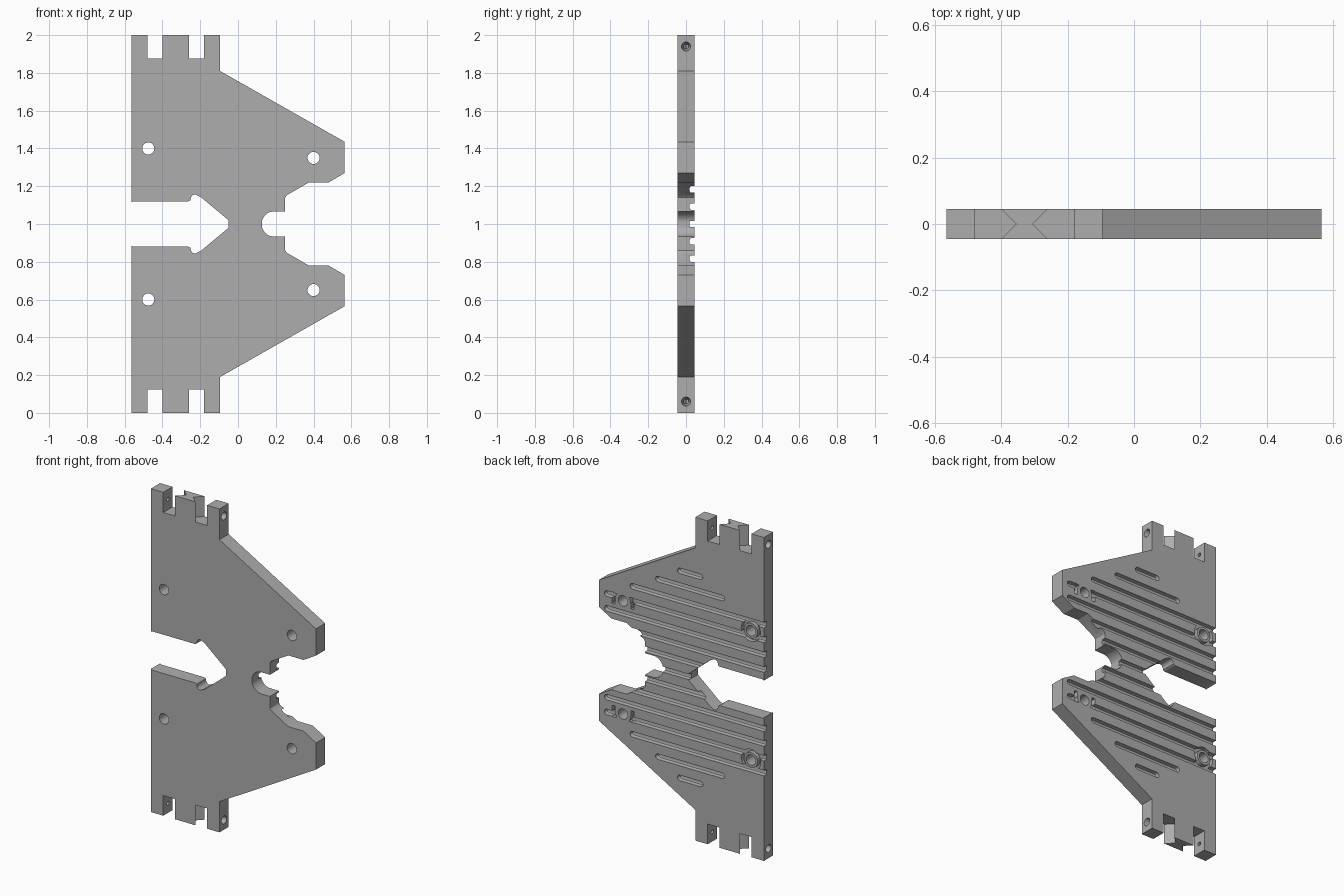
import bpy, bmesh
from math import sin, cos, pi, radians
from mathutils import Matrix, Vector

if "Cube" in bpy.data.objects:
    bpy.data.objects.remove(bpy.data.objects["Cube"], do_unlink=True)

HALF = 0.045           # half the plate thickness
FLOOR = HALF - 0.026   # floor of the grooves on the back
TOP = HALF + 0.02      # cutters stick out past the back
PITCH = 0.0915         # spacing of the grooves
MID = 1.0              # height of the mirror line

grey = bpy.data.materials.new("plain grey")
grey.use_nodes = True
colour = (0.42, 0.42, 0.42, 1)
grey.diffuse_color = colour
grey.node_tree.nodes["Principled BSDF"].inputs["Base Color"].default_value = colour


def finish(name, bm):
    bmesh.ops.recalc_face_normals(bm, faces=bm.faces)
    mesh = bpy.data.meshes.new(name)
    bm.to_mesh(mesh)
    bm.free()
    mesh.materials.append(grey)
    obj = bpy.data.objects.new(name, mesh)
    bpy.context.collection.objects.link(obj)
    return obj


def prism(name, outline, y0, y1, round_floor=0):
    """Extrude an (x, z) outline from y0 to y1."""
    bm = bmesh.new()
    face = bm.faces.new([bm.verts.new((x, y0, z)) for x, z in outline])
    rim = list(face.edges)
    new = bmesh.ops.extrude_face_region(bm, geom=[face], use_keep_orig=True)["geom"]
    bmesh.ops.translate(bm, vec=(0, y1 - y0, 0),
                        verts=[v for v in new if isinstance(v, bmesh.types.BMVert)])
    if round_floor:
        bmesh.ops.bevel(bm, geom=rim, offset=round_floor, segments=2,
                        profile=0.5, affect='EDGES')
    return finish(name, bm)


def arc(cx, cz, r, start, end, n):
    return [(cx + r * cos(radians(start + (end - start) * i / n)),
             cz + r * sin(radians(start + (end - start) * i / n))) for i in range(n + 1)]


def disc(name, x, z, r, y0, y1):
    return prism(name, arc(x, z, r, 0, 345, 23), y0, y1)


def slot(x0, x1, z, r=0.017):
    """Groove cutter with round ends."""
    outline = arc(x1, z, r, -90, 90, 8) + arc(x0, z, r, 90, 270, 8)
    return prism("groove_cutter", outline, FLOOR, TOP, r * 0.5)


def cone(x0, r0, x1, r1, z):
    bm = bmesh.new()
    bmesh.ops.create_cone(bm, cap_ends=True, segments=20, radius1=r0, radius2=r1,
                          depth=x1 - x0,
                          matrix=Matrix.Translation(Vector(((x0 + x1) / 2, 0, z)))
                          @ Matrix.Rotation(pi / 2, 4, 'Y'))
    return finish("pin_hole_cutter", bm)


# Outline of the upper half, heights measured from the mirror line
upper = [(-0.05, 0.02), (-0.2, 0.145)]
upper += arc(-0.228, 0.134, 0.022, 45, 180, 6)
upper += [(-0.252, 0.126), (-0.262, 0.12), (-0.555, 0.12), (-0.565, 0.115), (-0.565, 1)]
for left, right in ((-0.48, -0.40), (-0.26, -0.18)):      # notches between the tabs
    upper += [(left, 1), (left, 0.875), (right, 0.875), (right, 1)]
upper += [(-0.095, 1), (-0.095, 0.81), (0.565, 0.435), (0.565, 0.27),
          (0.48, 0.22), (0.375, 0.22), (0.258, 0.152), (0.25, 0.14), (0.25, 0.067)]
upper += arc(0.192, 0, 0.067, 90, 165, 7)
lower = [(x, -h) for x, h in reversed(upper)]
plate = prism("bracket_plate", [(x, MID + h) for x, h in upper + lower], -HALF, HALF)


def combine(tool, operation='DIFFERENCE'):
    tool.hide_render = True
    mod = plate.modifiers.new("shape", 'BOOLEAN')
    mod.operation = operation
    mod.solver = 'EXACT'
    mod.object = tool
    bpy.context.view_layer.objects.active = plate
    bpy.ops.object.modifier_apply(modifier=mod.name)
    bpy.data.objects.remove(tool, do_unlink=True)


# Grooves as (row, left end, right end); long ones run out of the plate
grooves = [(1, -0.7, 0.7), (2, -0.7, 0.7), (3, -0.7, 0.51), (4, -0.7, 0.51),
           (5, -0.7, 0.335), (6, -0.28, 0.16), (7, -0.13, 0.01)]
combine(slot(-0.7, 0.7, MID))
for side in (1, -1):
    for row, x0, x1 in grooves:
        combine(slot(x0, x1, MID + side * row * PITCH))

    # Outer bolt hole: raised boss inside a ring groove
    z = MID + side * 0.40
    combine(disc("ring_cutter", -0.475, z, 0.066, FLOOR, TOP))
    combine(disc("bolt_boss", -0.475, z, 0.047, 0, HALF), 'UNION')
    combine(disc("bolt_hole_cutter", -0.475, z, 0.032, -0.1, 0.1))

    # Inner bolt hole: boss with a short cross groove on each side
    z = MID + side * 0.35
    for x in (0.335, 0.465):
        cross = [(x - 0.01, z - 0.035), (x + 0.01, z - 0.035),
                 (x + 0.01, z + 0.035), (x - 0.01, z + 0.035)]
        combine(prism("cross_groove_cutter", cross, FLOOR, TOP))
    combine(disc("bolt_boss", 0.40, z, 0.053, 0, HALF), 'UNION')
    combine(disc("bolt_hole_cutter", 0.40, z, 0.032, -0.1, 0.1))

    # Tapered pin holes through the outer tabs
    z = MID + side * 0.94
    combine(cone(-0.57, 0.025, -0.475, 0.011, z))
    combine(cone(-0.185, 0.011, -0.09, 0.025, z))

    # V grooves down both sides of the middle tab
    for edge, inward in ((-0.40, 1), (-0.26, -1)):
        bm = bmesh.new()
        bottom = MID + side * 0.875
        tri = [(edge, -HALF), (edge + inward * HALF, 0), (edge, HALF), (edge - inward * 0.03, 0)]
        face = bm.faces.new([bm.verts.new((x, y, bottom)) for x, y in tri])
        top = bmesh.ops.extrude_face_region(bm, geom=[face], use_keep_orig=True)["geom"]
        bmesh.ops.translate(bm, vec=(0, 0, side * 0.2),
                            verts=[v for v in top if isinstance(v, bmesh.types.BMVert)])
        combine(finish("tab_groove_cutter", bm))

# Smooth the round walls, keep the edges sharp
bpy.ops.object.select_all(action='DESELECT')
plate.select_set(True)
bpy.context.view_layer.objects.active = plate
bpy.ops.object.shade_smooth_by_angle(angle=radians(30))
